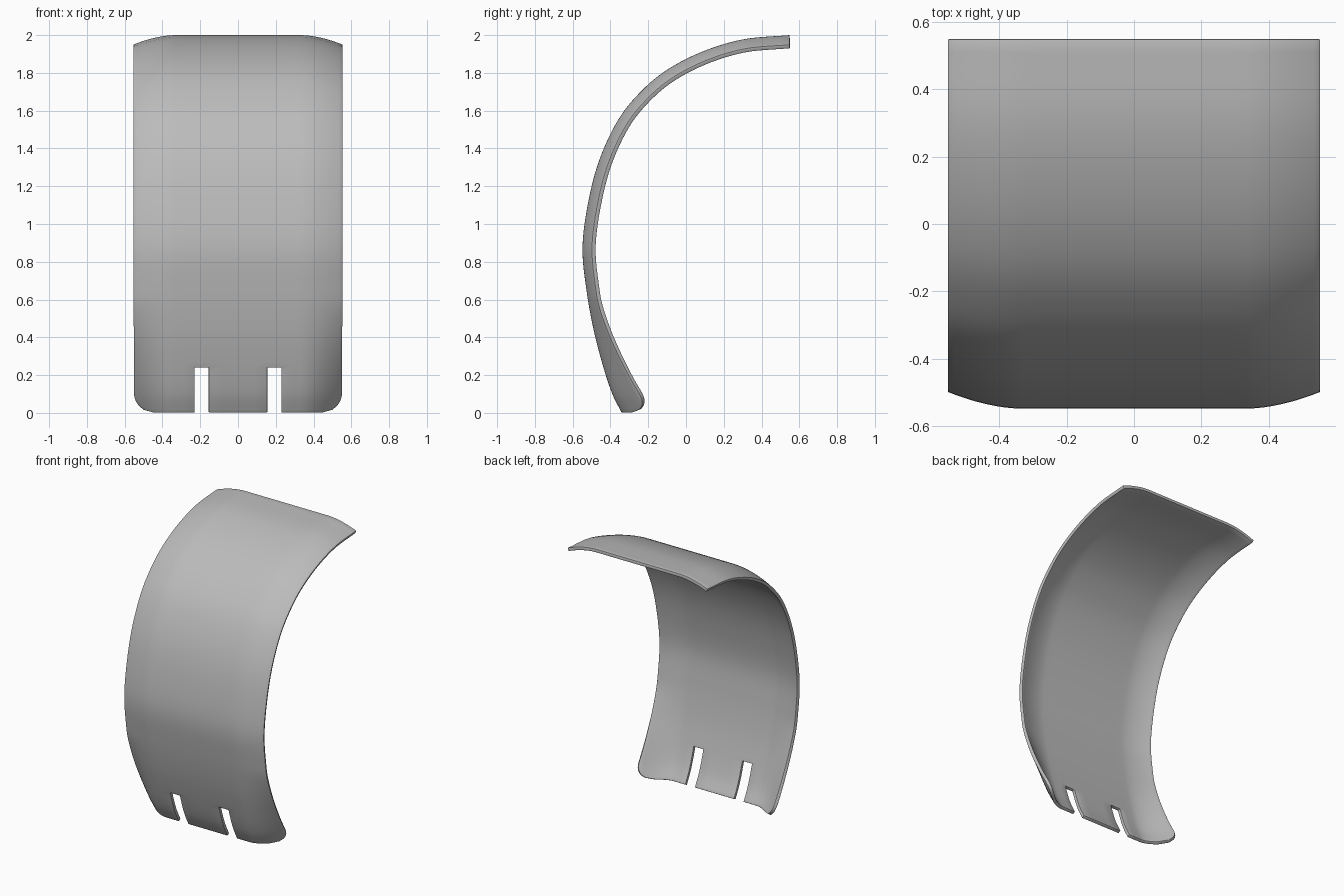
import bpy, bmesh, math
from mathutils import Vector

if "Cube" in bpy.data.objects:
    bpy.data.objects.remove(bpy.data.objects["Cube"], do_unlink=True)

HALF_WIDTH, FLAT, CORNER = 0.553, 0.33, 0.11
SLOT_IN, SLOT_OUT, SLOT_TOP = 0.155, 0.23, 0.24

# Outer centre line as (y, z), from the lower lip to the upper back edge
PROFILE = [(-0.34, 0), (-0.39, 0.1), (-0.437, SLOT_TOP), (-0.487, 0.43),
           (-0.527, 0.65), (-0.548, 0.88), (-0.515, 1.13), (-0.455, 1.35),
           (-0.36, 1.55), (-0.25, 1.69), (-0.11, 1.81), (0.08, 1.91),
           (0.3, 1.977), (0.548, 2.0)]


def smooth_path(points, steps):
    """Catmull-Rom path through the points."""
    p = [Vector(q) for q in points]
    p = [2 * p[0] - p[1]] + p + [2 * p[-1] - p[-2]]
    path = []
    for a, b, c, d in zip(p, p[1:], p[2:], p[3:]):
        for i in range(steps):
            t = i / steps
            path.append(0.5 * (2 * b + (c - a) * t + (2 * a - 5 * b + 4 * c - d) * t**2
                               + (3 * b - a - 3 * c + d) * t**3))
    return path + [p[-2]]


def inward(path, i):
    """Direction in which the side edges curl."""
    if path[i].y < 0.88:
        return Vector((1, 0))
    if i == len(path) - 1:
        return Vector((0, -1))
    t = (path[i + 1] - path[i - 1]).normalized()
    return Vector((t.y, -t.x))


# Column positions, with edges lying on the slot sides
half = [0, 0.08, SLOT_IN, SLOT_OUT, 0.28]
half += [FLAT + (HALF_WIDTH - FLAT) * i / 12 for i in range(13)]
columns = [-x for x in reversed(half[1:])] + half

bm = bmesh.new()
path = smooth_path(PROFILE, 6)
rows = []
for i, p in enumerate(path):
    z = max(p.y, 0)
    # Lower corners are rounded, and the sides curl deeper towards the bottom
    limit = HALF_WIDTH
    if z < CORNER:
        limit -= CORNER - math.sqrt(CORNER**2 - (CORNER - z)**2)
    depth = 0.05 + 0.12 * max(0, 1 - z / 0.6)**1.3
    row = []
    for x in columns:
        a = abs(x)
        if a > FLAT:
            a = FLAT + (a - FLAT) * (limit - FLAT) / (HALF_WIDTH - FLAT)
        curl = depth * max(0, (a - FLAT) / (HALF_WIDTH - FLAT))**1.8
        q = p + inward(path, i) * curl
        row.append(bm.verts.new((math.copysign(a, x), q.x, q.y)))
    rows.append(row)

# Skin, leaving out the two slots
for low, high in zip(rows, rows[1:]):
    for c in range(len(columns) - 1):
        middle = abs(columns[c] + columns[c + 1]) / 2
        height = (low[len(half) - 1].co.z + high[len(half) - 1].co.z) / 2
        if SLOT_IN < middle < SLOT_OUT and height < SLOT_TOP:
            continue
        bm.faces.new((low[c], low[c + 1], high[c + 1], high[c]))
loose = [v for v in bm.verts if not v.link_faces]
bmesh.ops.delete(bm, geom=loose, context='VERTS')

mesh = bpy.data.meshes.new("curved_guard")
bm.to_mesh(mesh)
bm.free()
guard = bpy.data.objects.new("curved_guard", mesh)
bpy.context.collection.objects.link(guard)

# Plain grey material
grey = bpy.data.materials.new("plain_grey")
grey.use_nodes = True
colour = (0.5, 0.5, 0.5, 1)
grey.diffuse_color = colour
grey.node_tree.nodes["Principled BSDF"].inputs["Base Color"].default_value = colour
mesh.materials.append(grey)

# Sheet thickness and softened rim
solid = guard.modifiers.new("thickness", 'SOLIDIFY')
solid.thickness = 0.022
solid.offset = -1
rim = guard.modifiers.new("soft_rim", 'BEVEL')
rim.width = 0.005
rim.segments = 2
rim.limit_method = 'ANGLE'
rim.angle_limit = math.radians(50)

bpy.context.view_layer.objects.active = guard
guard.select_set(True)
for name in ("thickness", "soft_rim"):
    bpy.ops.object.modifier_apply(modifier=name)
bpy.ops.object.shade_smooth_by_angle(angle=math.radians(40))
